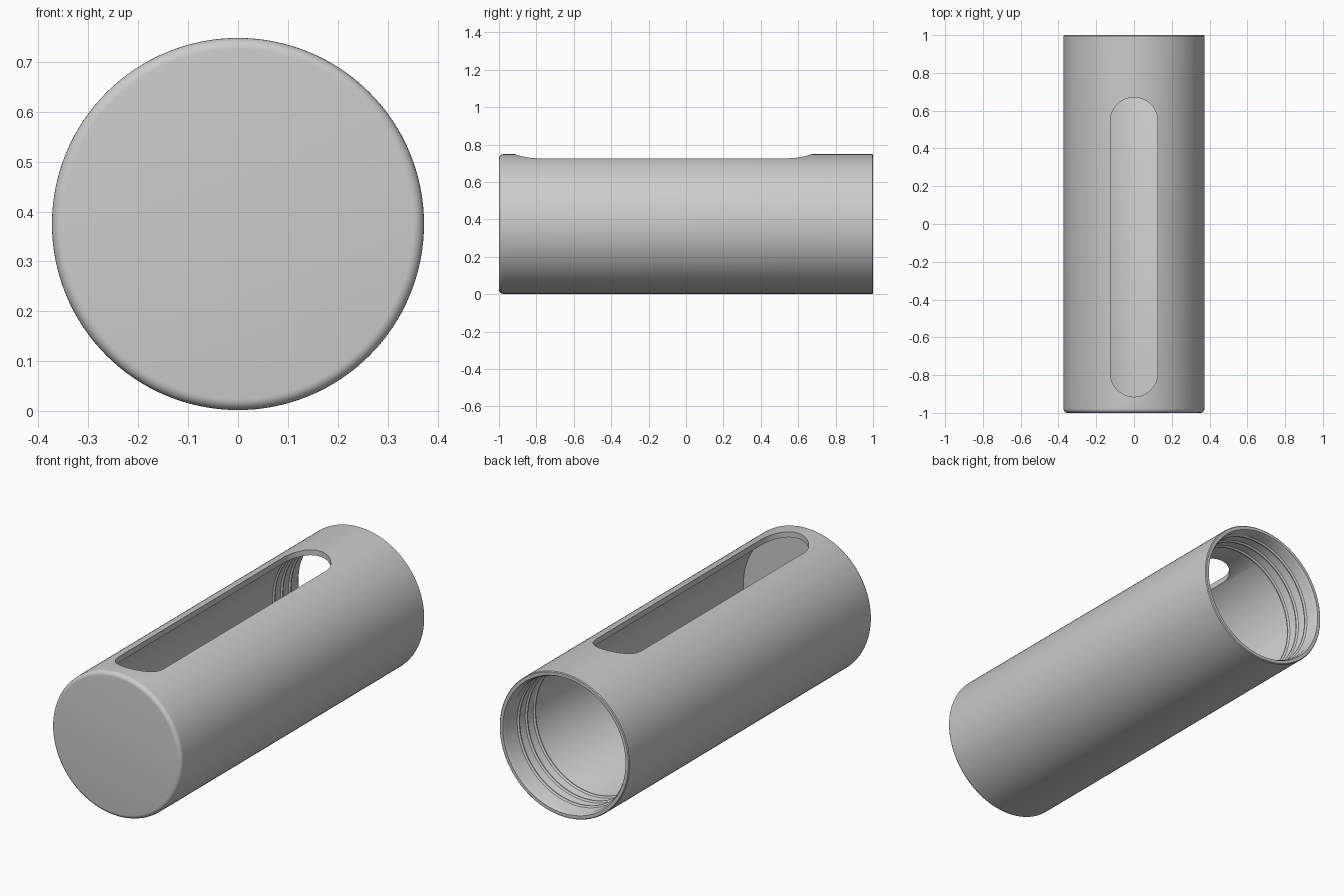
import bpy
import bmesh
from math import sin, cos, pi, tau, radians

cube = bpy.data.objects.get("Cube")
if cube:
    bpy.data.objects.remove(cube, do_unlink=True)

RADIUS, INNER, AXIS_Z = 0.373, 0.345, 0.375
SEGMENTS = 128

grey = bpy.data.materials.new("grey")
grey.use_nodes = True
grey.diffuse_color = (0.6, 0.6, 0.6, 1)
grey.node_tree.nodes["Principled BSDF"].inputs["Base Color"].default_value = (0.6, 0.6, 0.6, 1)


def make_object(name, bm):
    bmesh.ops.recalc_face_normals(bm, faces=bm.faces[:])
    mesh = bpy.data.meshes.new(name)
    bm.to_mesh(mesh)
    bm.free()
    mesh.materials.append(grey)
    obj = bpy.data.objects.new(name, mesh)
    bpy.context.collection.objects.link(obj)
    return obj


def select_only(obj):
    bpy.ops.object.select_all(action='DESELECT')
    obj.select_set(True)
    bpy.context.view_layer.objects.active = obj


def around_axis(r, y, angle):
    return (r * cos(angle), y, AXIS_Z + r * sin(angle))


# Cup-shaped body: rounded closed front, open back with a thin lip
FILLET = 0.022
profile = [(RADIUS - FILLET + FILLET * sin(a), -1 + FILLET - FILLET * cos(a))
           for a in [i * pi / 12 for i in range(7)]]
profile += [(RADIUS, 0.996), (RADIUS - 0.004, 1.0), (INNER + 0.008, 1.0),
            (INNER, 0.985), (INNER, -0.965)]
bm = bmesh.new()
rings = [[bm.verts.new(around_axis(r, y, tau * i / SEGMENTS)) for i in range(SEGMENTS)]
         for r, y in profile]
for a, b in zip(rings, rings[1:]):
    for i in range(SEGMENTS):
        j = (i + 1) % SEGMENTS
        bm.faces.new((a[i], a[j], b[j], b[i]))
bm.faces.new(rings[0])
bm.faces.new(rings[-1])
body = make_object("tube_body", bm)

# Long round-ended slot cut through the top wall
SLOT_R, SLOT_FRONT, SLOT_BACK = 0.125, -0.915, 0.67
bm = bmesh.new()
outline = []
for centre, start in ((SLOT_BACK - SLOT_R, 0), (SLOT_FRONT + SLOT_R, pi)):
    for i in range(25):
        a = start + pi * i / 24
        outline.append(bm.verts.new((SLOT_R * cos(a), centre + SLOT_R * sin(a), 0.5)))
base = bm.faces.new(outline)
top = bmesh.ops.extrude_face_region(bm, geom=[base])
bmesh.ops.translate(bm, vec=(0, 0, 0.5),
                    verts=[v for v in top["geom"] if isinstance(v, bmesh.types.BMVert)])
cutter = make_object("slot_cutter", bm)
cutter.hide_render = True
cut = body.modifiers.new("slot", 'BOOLEAN')
cut.operation = 'DIFFERENCE'
cut.solver = 'EXACT'
cut.object = cutter
select_only(body)
bpy.ops.object.modifier_apply(modifier=cut.name)
bpy.data.objects.remove(cutter, do_unlink=True)

# Fine helical thread inside the open mouth, tapering at both ends
TURNS, PITCH, STEPS = 3.25, 0.066, 312
bm = bmesh.new()
previous = None
for i in range(STEPS + 1):
    t = i / STEPS
    height = 0.008 * min(1, 12 * t, 12 * (1 - t))
    y = 0.95 - TURNS * PITCH * t
    section = [bm.verts.new(around_axis(r, y + dy, tau * TURNS * t))
               for r, dy in ((INNER + 0.003, 0.012), (INNER - height, 0.003),
                             (INNER - height, -0.003), (INNER + 0.003, -0.012))]
    if previous:
        for k in range(4):
            n = (k + 1) % 4
            bm.faces.new((previous[k], previous[n], section[n], section[k]))
    else:
        bm.faces.new(section)
    previous = section
bm.faces.new(previous)
thread = make_object("mouth_thread", bm)

for obj in (body, thread):
    select_only(obj)
    bpy.ops.object.shade_smooth_by_angle(angle=radians(30))
